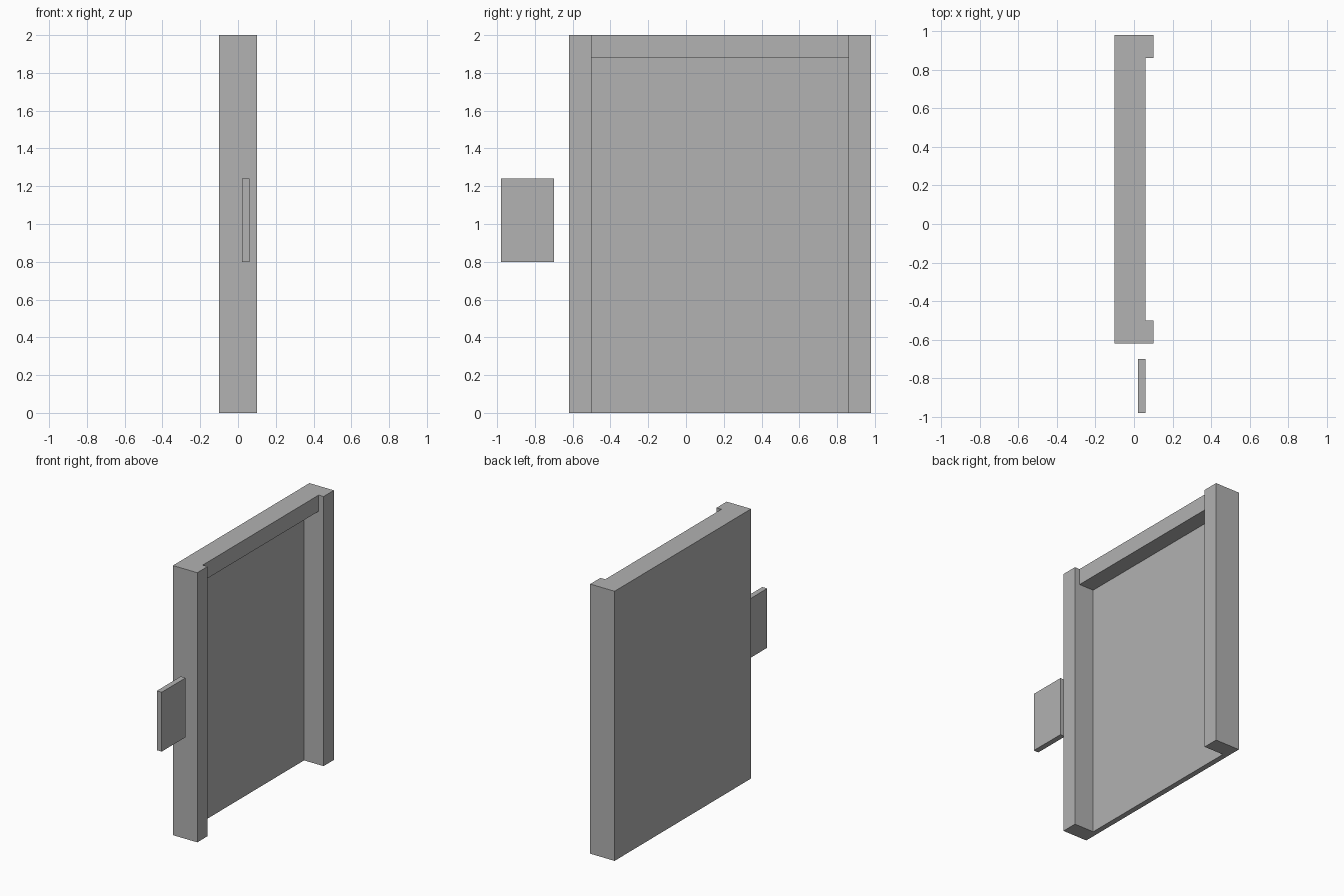
import bpy

cube = bpy.data.objects.get("Cube")
if cube:
    bpy.data.objects.remove(cube, do_unlink=True)

GREY = (0.445, 0.445, 0.445, 1.0)
grey = bpy.data.materials.new("plain_grey")
grey.use_nodes = True
grey.diffuse_color = GREY
grey.node_tree.nodes["Principled BSDF"].inputs["Base Color"].default_value = GREY


def box(name, low, high):
    """Axis-aligned box between two corners."""
    centre = [(a + b) / 2 for a, b in zip(low, high)]
    size = [b - a for a, b in zip(low, high)]
    bpy.ops.mesh.primitive_cube_add(size=1, location=centre)
    obj = bpy.context.object
    obj.name = name
    obj.scale = size
    bpy.ops.object.transform_apply(location=True, rotation=False, scale=True)
    obj.data.materials.append(grey)
    return obj


def carve(target, cutter):
    """Subtract a cutter from the target and discard it."""
    cutter.hide_render = True
    mod = target.modifiers.new("carve", "BOOLEAN")
    mod.operation = "DIFFERENCE"
    mod.solver = "EXACT"
    mod.object = cutter
    bpy.context.view_layer.objects.active = target
    bpy.ops.object.modifier_apply(modifier=mod.name)
    bpy.data.objects.remove(cutter, do_unlink=True)


# Framed panel: posts on both sides and a slightly set-back header
frame = box("framed_panel", (-0.10, -0.62, 0), (0.10, 0.98, 2))
carve(frame, box("header_cutter", (0.06, -0.50, -0.2), (0.30, 0.86, 2.2)))
carve(frame, box("recess_cutter", (-0.06, -0.50, -0.2), (0.20, 0.86, 1.88)))

# Separate small plate beside the frame
box("side_plate", (0.02, -0.98, 0.80), (0.06, -0.70, 1.24))
